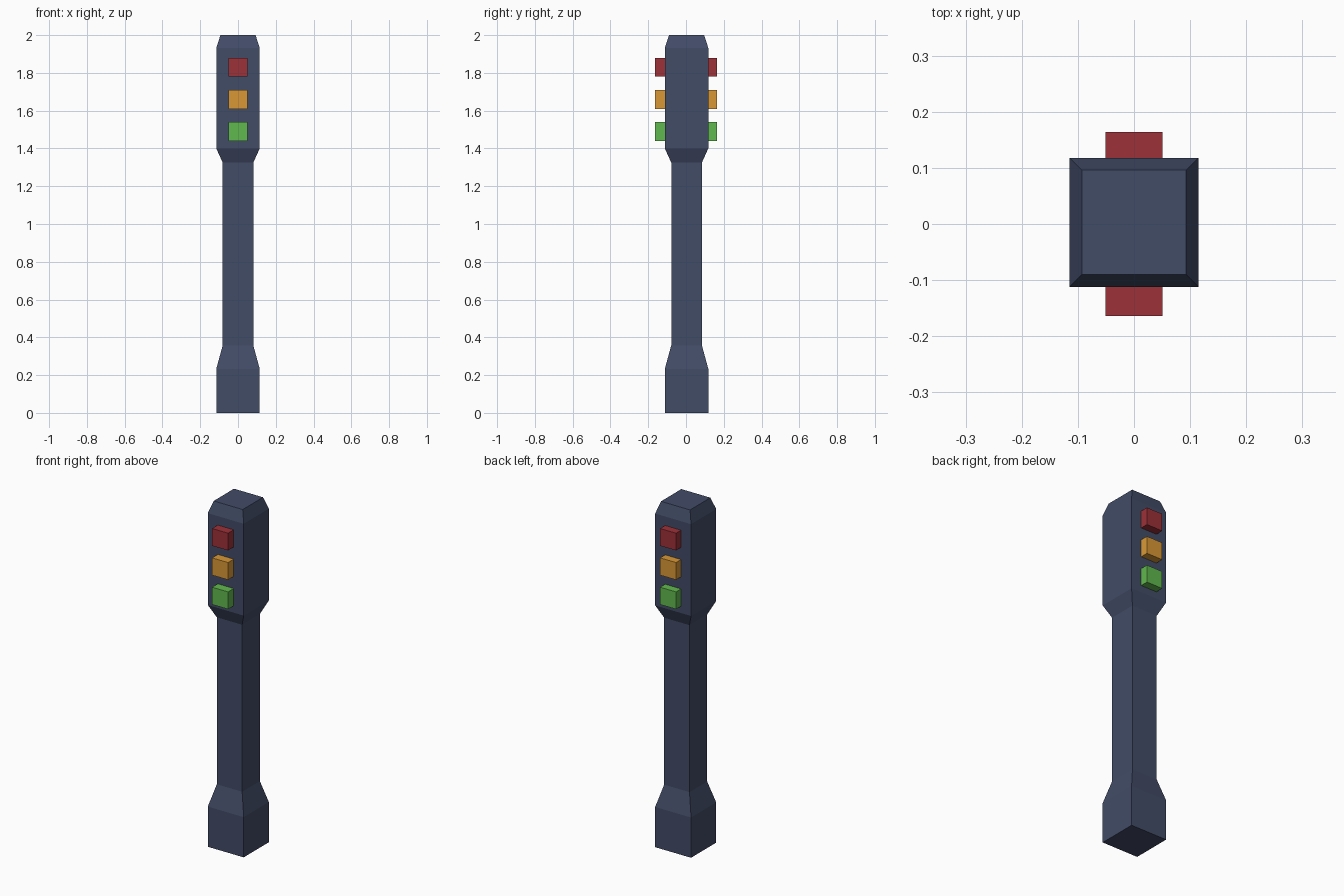
import bpy, bmesh

if "Cube" in bpy.data.objects:
    bpy.data.objects.remove(bpy.data.objects["Cube"])


def material(name, rgb):
    # sRGB 0-255 to linear
    lin = [((c / 255 + 0.055) / 1.055) ** 2.4 for c in rgb]
    m = bpy.data.materials.new(name)
    m.diffuse_color = (*lin, 1)
    m.use_nodes = True
    m.node_tree.nodes["Principled BSDF"].inputs["Base Color"].default_value = m.diffuse_color
    return m


def add_object(name, bm, mat):
    bmesh.ops.recalc_face_normals(bm, faces=bm.faces)
    me = bpy.data.meshes.new(name)
    bm.to_mesh(me)
    bm.free()
    me.materials.append(mat)
    ob = bpy.data.objects.new(name, me)
    bpy.context.collection.objects.link(ob)
    return ob


def square_loft(name, profile, cy, mat):
    # stack of square rings (half width, z), capped at both ends
    bm = bmesh.new()
    rings = [[bm.verts.new((sx * h, cy + sy * h, z))
              for sx, sy in ((-1, -1), (1, -1), (1, 1), (-1, 1))]
             for h, z in profile]
    for a, b in zip(rings, rings[1:]):
        for i in range(4):
            j = (i + 1) % 4
            bm.faces.new((a[i], a[j], b[j], b[i]))
    bm.faces.new(rings[0][::-1])
    bm.faces.new(rings[-1])
    return add_object(name, bm, mat)


def box(name, lo, hi, mat):
    bm = bmesh.new()
    bmesh.ops.create_cube(bm, size=1)
    for v in bm.verts:
        v.co = [(lo[k] + hi[k]) / 2 + v.co[k] * (hi[k] - lo[k]) for k in range(3)]
    return add_object(name, bm, mat)


navy = material("slate blue", (66, 76, 103))
lamps = (("red", 1.83, material("red", (156, 49, 56))),
         ("amber", 1.66, material("amber", (217, 152, 54))),
         ("green", 1.49, material("green", (97, 184, 78))))

# Post: wide foot, slim shaft, wide lamp head with a chamfered top
square_loft("signal_post", [(0.115, 0), (0.115, 0.233), (0.081, 0.358),
                            (0.081, 1.325), (0.115, 1.40), (0.115, 1.932),
                            (0.093, 2.0)], 0.003, navy)

# Square lamps on the front and back
for colour, z, mat in lamps:
    for side, y0, y1 in (("front", -0.164, -0.10), ("back", 0.10, 0.164)):
        box(f"{colour}_lamp_{side}", (-0.051, y0, z - 0.05),
            (0.051, y1, z + 0.05), mat)
